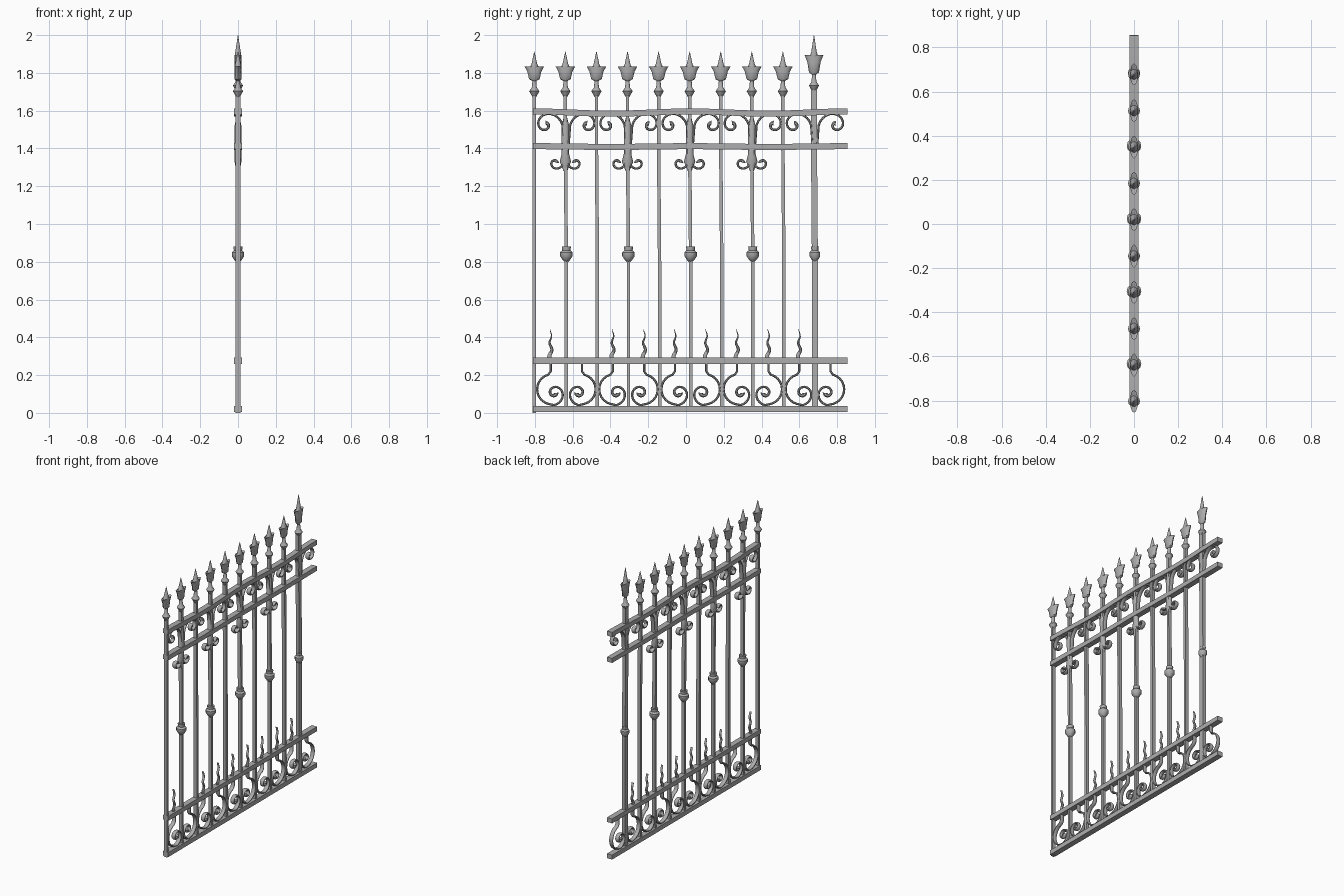
import bpy, bmesh, math
from mathutils import Vector

cube = bpy.data.objects.get("Cube")
if cube:
    bpy.data.objects.remove(cube, do_unlink=True)

iron = bpy.data.materials.new("grey_iron")
iron.use_nodes = True
grey = (0.42, 0.42, 0.42, 1)
iron.diffuse_color = grey
iron.node_tree.nodes["Principled BSDF"].inputs["Base Color"].default_value = grey


def skin(name, rings):
    """Join rings of points into a closed smooth tube."""
    bm = bmesh.new()
    loops = [[bm.verts.new(point) for point in ring] for ring in rings]
    for lower, upper in zip(loops, loops[1:]):
        for i in range(len(lower)):
            bm.faces.new((lower[i - 1], lower[i], upper[i], upper[i - 1]))
    bm.faces.new(loops[0])
    bm.faces.new(loops[-1])
    bmesh.ops.recalc_face_normals(bm, faces=bm.faces)
    mesh = bpy.data.meshes.new(name)
    bm.to_mesh(mesh)
    bm.free()
    mesh.materials.append(iron)
    mesh.shade_smooth()
    mesh.set_sharp_from_angle(angle=math.radians(40))
    bpy.context.collection.objects.link(bpy.data.objects.new(name, mesh))


def sweep(name, path, width, depth, sides=8):
    """Sweep a section along a path in the fence plane; width is a function of progress."""
    path = [Vector(point) for point in path]
    grow = 1 / math.cos(math.pi / sides)
    last = len(path) - 1
    rings = []
    for i, centre in enumerate(path):
        along = path[min(i + 1, last)] - path[max(i - 1, 0)]
        across = Vector((-along.y, along.x)).normalized()
        half = width(i / last)
        ring = []
        for k in range(sides):
            angle = (k + 0.5) * math.tau / sides
            point = centre + across * math.cos(angle) * grow * half
            ring.append((math.sin(angle) * grow * depth, point.x, point.y))
        rings.append(ring)
    skin(name, rings)


def turned(name, y, z, profile, wide=1, tall=1, thickest=1, sides=12):
    """Turned shape from (height, radius) rows, flattened in depth to a thickest value."""
    rings = []
    for height, radius in profile:
        radius *= wide
        depth = min(radius, thickest)
        angles = [k * math.tau / sides for k in range(sides)]
        rings.append([(math.sin(a) * depth, y + math.cos(a) * radius, z + height * tall)
                      for a in angles])
    skin(name, rings)


def spiral(centre, start_radius, end_radius, start, turn):
    """Points of a logarithmic spiral; angles in degrees."""
    steps = abs(turn) // 15
    points = []
    for i in range(steps + 1):
        t = i / steps
        radius = start_radius * (end_radius / start_radius) ** t
        angle = math.radians(start + turn * t)
        points.append(Vector(centre) + radius * Vector((math.cos(angle), math.sin(angle))))
    return points


def scroll(name, y, side, path):
    """Flat scroll strip beside a bar, swelling into a bead at its curled end."""
    sweep(name, [(y + side * p[0], p[1]) for p in path],
          lambda t: 0.006 + 0.008 * t ** 6, 0.014)


# Horizontal rails, the upper two slightly wavy
front_end, back_end = -0.81, 0.855
for name, z, sag in (("bottom_rail", 0.02, 0), ("lower_rail", 0.276, 0),
                     ("middle_rail", 1.41, 0.002), ("top_rail", 1.59, 0.006)):
    steps = 24
    path = []
    for i in range(steps + 1):
        t = i / steps
        path.append((front_end + (back_end - front_end) * t, z + sag * math.cos(2 * math.tau * t)))
    sweep(name, path, lambda t: 0.016, 0.02, sides=4)

# Turned profiles
leaf = [(0, 0.01), (0.01, 0.028), (0.05, 0.037), (0.077, 0.052), (0.07, 0.025), (0.09, 0.015), (0.155, 0.001)]
collar = [(-0.03, 0.01), (0, 0.027), (0.02, 0.013), (0.06, 0.01)]
boss = [(-0.04, 0.01), (-0.03, 0.02), (-0.01, 0.033), (0.01, 0.033), (0.02, 0.022), (0.04, 0.024)]
sleeve = [(-0.04, 0.01), (0.01, 0.03), (0.05, 0.02), (0.2, 0.02), (0.24, 0.01)]

# Scroll paths as (offset from bar, height)
arch = [(0.012, 1.42)] + spiral((0.11, 1.523), 0.09, 0.01, 180, -450)
drop = [(0.01, 1.4)] + spiral((0.055, 1.324), 0.045, 0.008, 180, 360)
lyre = ([(0.083, 0.27), (0.083, 0.22)] + spiral((0.075, 0.125), 0.08, 0.08, 75, -150)
        + spiral((0.065, 0.106), 0.065, 0.01, -90, -450))


def flame(name, y):
    """Wavy tapering spike standing on the lower rail."""
    steps = 20
    path = [(y - 0.008 * math.sin(i / steps * 14) * (1 - i / steps / 2), 0.28 + 0.165 * i / steps)
            for i in range(steps + 1)]
    sweep(name, path, lambda t: 0.001 + 0.011 * (1 - t), 0.008)


# Upright bars, each with a finial
count = 10
for i in range(count):
    y = -0.803 + 0.1645 * i
    first, last, fancy = i == 0, i == count - 1, i % 2 == 1
    half = 0.016 if last else 0.009
    lift = 0.03 if last else 0
    lean = 0 if first else 0.005
    tag = f"_{i + 1}"
    sweep("bar" + tag, [(y + lean, 0 if first else 0.02), (y + lean, 0.8), (y, 1.42), (y, 1.7 + lift)],
          lambda t: half, 0.012, sides=4)
    turned("finial_collar" + tag, y, 1.703 + lift, collar)
    turned("spear_finial" + tag, y, 1.79 if last else 1.757, leaf,
           wide=0.95 if last else 1, tall=1.35 if last else 1, thickest=0.018)
    if not fancy:
        continue

    # Ornaments on every second bar
    turned("boss" + tag, y + lean, 0.84, boss, wide=0.85 if last else 1)
    if not last:
        turned("sleeve" + tag, y, 1.32, sleeve, thickest=0.018)
    for side, word in ((-1, "front"), (1, "back")):
        end = f"_{word}{tag}"
        scroll("arch_scroll" + end, y + lean, side, arch)
        scroll("lyre_scroll" + end, y + lean, side, lyre)
        if not last:
            scroll("drop_scroll" + end, y, side, drop)
        if side < 0 or not (last or i == 1):
            flame("flame" + end, y + lean + side * 0.083)
